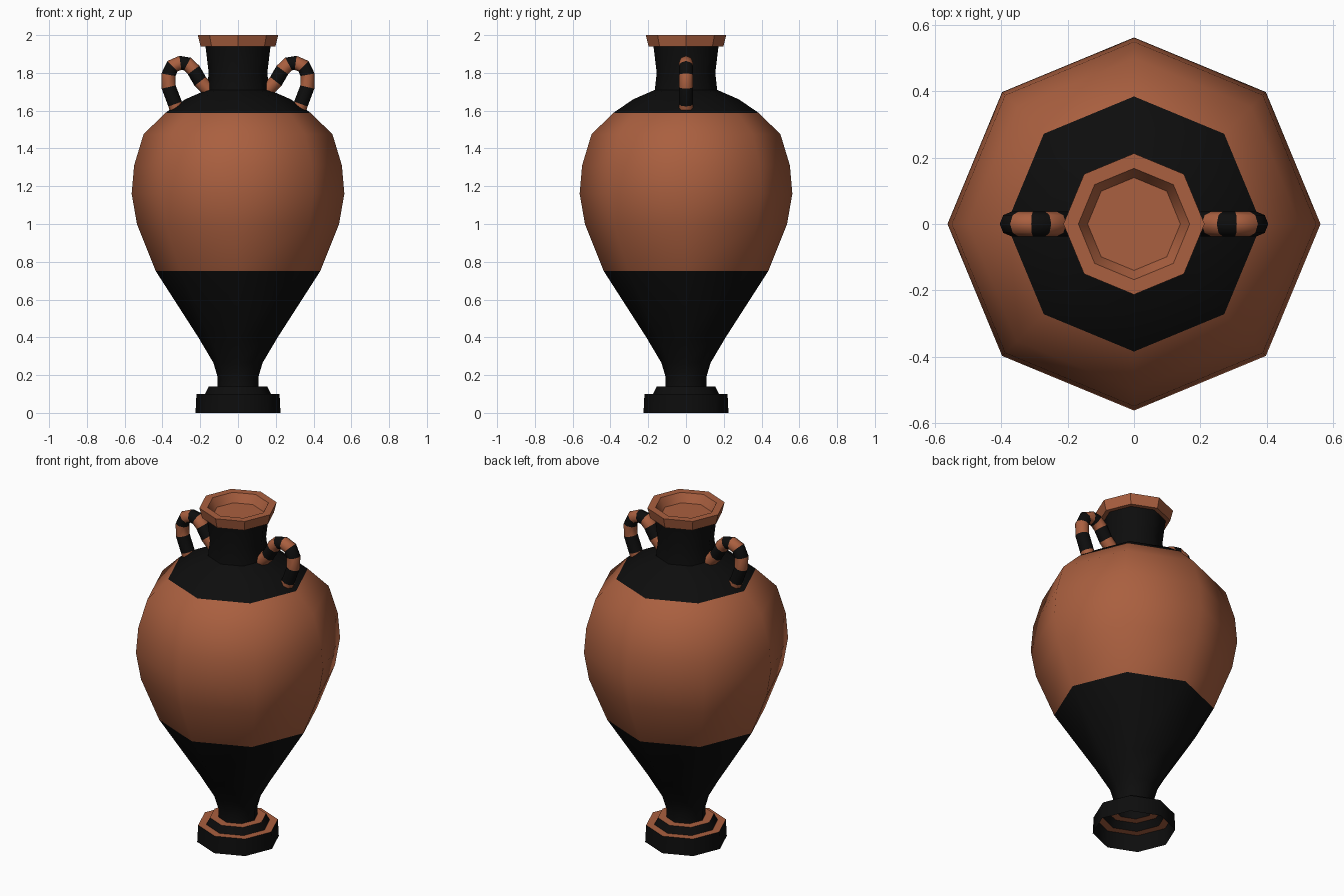
import bpy, bmesh, math
from mathutils import Vector

if "Cube" in bpy.data.objects:
    bpy.data.objects.remove(bpy.data.objects["Cube"])


def material(name, color):
    m = bpy.data.materials.new(name)
    m.diffuse_color = color
    m.use_nodes = True
    m.node_tree.nodes["Principled BSDF"].inputs["Base Color"].default_value = m.diffuse_color
    return m


CLAY = material("terracotta", (0.40, 0.115, 0.05, 1))
BLACK = material("black_glaze", (0.004, 0.004, 0.004, 1))


def build(name, rings, bands, cap_start=False, cap_end=False, angle=50):
    """Bridge rings of points; bands gives one colour letter per step."""
    bm = bmesh.new()
    loops = [[bm.verts.new(p) for p in ring] for ring in rings]
    n = len(rings[0])
    for a, b, c in zip(loops, loops[1:], bands):
        for i in range(n):
            j = (i + 1) % n
            f = bm.faces.new((a[i], a[j], b[j], b[i]))
            f.material_index = int(c == "b")
    if cap_start:
        bm.faces.new(loops[0][::-1])
    if cap_end:
        bm.faces.new(loops[-1])
    for f in bm.faces:
        f.smooth = True
    me = bpy.data.meshes.new(name)
    bm.to_mesh(me)
    bm.free()
    me.materials.append(CLAY)
    me.materials.append(BLACK)
    me.set_sharp_from_angle(angle=math.radians(angle))
    ob = bpy.data.objects.new(name, me)
    bpy.context.collection.objects.link(ob)
    return ob


def lathe(name, profile, bands, **kw):
    """Eight-sided turned part from (radius, height) points."""
    rings = [[(r * math.cos(k * math.pi / 4), r * math.sin(k * math.pi / 4), z)
              for k in range(8)] for r, z in profile]
    return build(name, rings, bands, **kw)


# Stepped foot, open underneath, with bare clay ledges
lathe("foot", [(.225, 0), (.22, .10), (.175, .10), (.155, .14), (.108, .14)], "bcbc")

# Stem, belly, shoulder and neck
lathe("body", [(.108, .14), (.108, .19), (.13, .265), (.21, .40), (.435, .75),
               (.535, 1.0), (.563, 1.16), (.55, 1.31), (.50, 1.475), (.385, 1.588),
               (.28, 1.66), (.165, 1.71), (.155, 1.80), (.172, 1.94)],
      "bbbbcccccbbbb")

# Flared lip with shallow closed bowl
lathe("lip", [(.172, 1.94), (.198, 1.94), (.213, 2.0), (.168, 2.0), (.14, 1.95)],
      "cccc", cap_end=True, angle=40)

# Striped handles: path runs from neck to shoulder, one colour band per step
PATH = [(.145, 1.70), (.20, 1.755), (.235, 1.815), (.268, 1.847), (.305, 1.853),
        (.347, 1.836), (.368, 1.79), (.367, 1.725), (.333, 1.635), (.32, 1.595)]


def handle(name, side):
    pts = [Vector((x, 0, z)) for x, z in PATH]
    rings = []
    for i, p in enumerate(pts):
        t = (pts[min(i + 1, len(pts) - 1)] - pts[max(i - 1, 0)]).normalized()
        across = Vector((0, 1, 0))
        out = across.cross(t)
        rings.append([p + .038 * (math.cos(a) * out + math.sin(a) * across)
                      for a in (k * math.pi / 4 for k in range(8))])
    ob = build(name, rings, "cbcbcbcbc", True, True)
    ob.rotation_euler.z = 0 if side > 0 else math.pi


handle("handle_right", 1)
handle("handle_left", -1)
